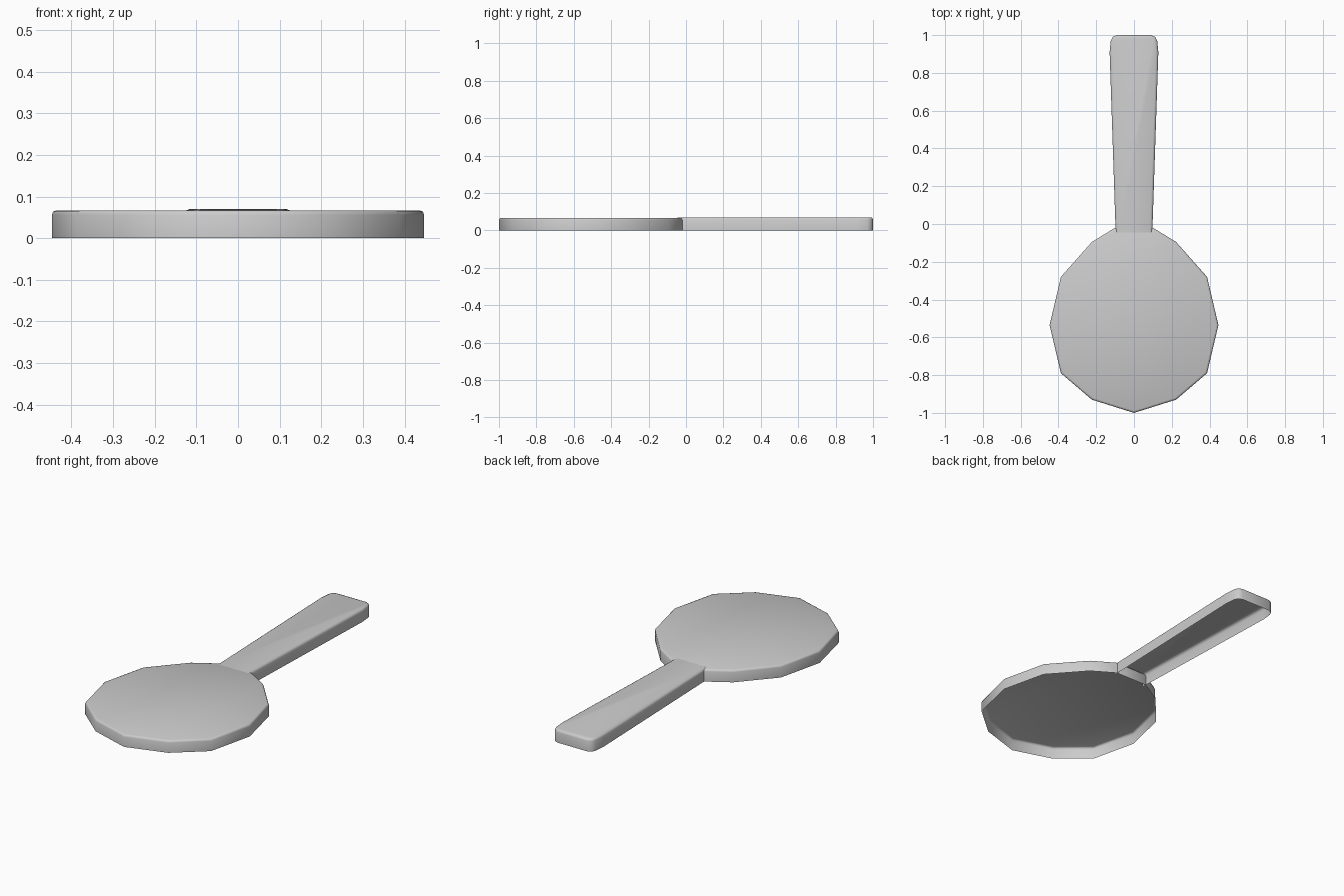
import bpy, bmesh

cube = bpy.data.objects.get("Cube")
if cube:
    bpy.data.objects.remove(cube, do_unlink=True)

grey = bpy.data.materials.new("plain grey")
grey.use_nodes = True
colour = (0.6, 0.6, 0.6, 1)
grey.diffuse_color = colour
grey.node_tree.nodes["Principled BSDF"].inputs["Base Color"].default_value = colour


def mirrored(half):
    """Close a right-hand half outline (front to back) across x = 0."""
    return half + [(-x, y) for x, y in reversed(half) if x > 0]


def shell(name, outline, height, bevel, open_front=False):
    """Hollow shell with a rounded top rim and no underside."""
    bm = bmesh.new()
    base = bm.faces.new([bm.verts.new((x, y, 0)) for x, y in outline])
    front_y = min(y for _, y in outline)
    grown = bmesh.ops.extrude_face_region(bm, geom=[base])["geom"]
    for v in grown:
        if isinstance(v, bmesh.types.BMVert):
            v.co.z = height
    top = next(f for f in grown if isinstance(f, bmesh.types.BMFace))
    rim = [e for e in top.edges
           if not (open_front and all(v.co.y < front_y + 0.001 for v in e.verts))]
    bmesh.ops.bevel(bm, geom=rim, offset=bevel, segments=2, profile=0.5,
                    affect='EDGES', clamp_overlap=True)
    bmesh.ops.recalc_face_normals(bm, faces=bm.faces)
    # Remove the underside, and the front wall where the shell is open
    gone = [f for f in bm.faces if all(v.co.z < 0.001 for v in f.verts)
            or (open_front and all(v.co.y < front_y + 0.001 for v in f.verts))]
    bmesh.ops.delete(bm, geom=gone, context='FACES')
    mesh = bpy.data.meshes.new(name)
    bm.to_mesh(mesh)
    bm.free()
    mesh.materials.append(grey)
    mesh.shade_smooth()
    obj = bpy.data.objects.new(name, mesh)
    bpy.context.collection.objects.link(obj)
    return obj


# Faceted round paddle head
shell("paddle_head", mirrored([(0, -1), (0.223, -0.93), (0.387, -0.79), (0.447, -0.535),
                               (0.387, -0.28), (0.223, -0.095), (0.1, -0.02)]),
      0.067, 0.011)

# Flared handle with a rounded back end
shell("handle", mirrored([(0.097, -0.045), (0.129, 0.91), (0.123, 0.97),
                          (0.113, 0.99), (0.09, 1)]),
      0.07, 0.013, open_front=True)
